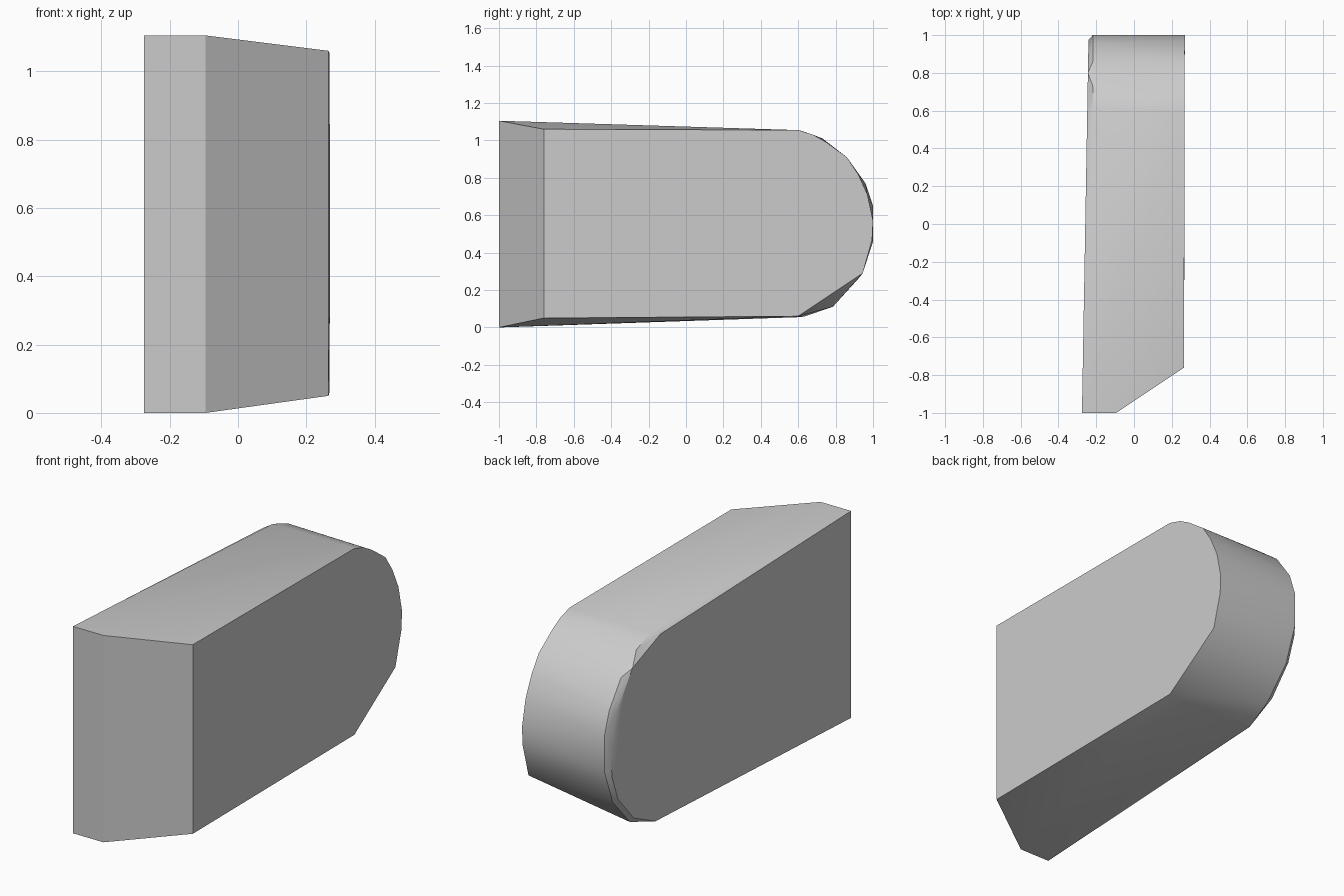
import bpy, bmesh, math

cube = bpy.data.objects.get("Cube")
if cube:
    bpy.data.objects.remove(cube, do_unlink=True)

mat = bpy.data.materials.new("light grey")
mat.use_nodes = True
grey = (0.6, 0.6, 0.6, 1)
mat.diffuse_color = grey
mat.node_tree.nodes["Principled BSDF"].inputs["Base Color"].default_value = grey


def left_x(y):
    """Nearly flat left wall."""
    return 0.265 + 0.004 * max(0, y)


def right_x(y):
    """Slightly tapering right wall."""
    return -0.258 + 0.0175 * y


# Rounded outlines (y, z) of the left wall, right wall and the rim beside it
left_wall = [(-0.76, 0.05), (0.6, 0.06), (0.945, 0.29), (0.995, 0.47), (1, 0.57),
             (0.97, 0.71), (0.92, 0.82), (0.86, 0.91), (0.75, 0.99),
             (0.68, 1.03), (0.6, 1.055), (-0.76, 1.06)]
right_wall = [(-1, 0), (0.61, 0.055), (0.79, 0.14), (0.92, 0.29), (0.97, 0.43),
              (0.975, 0.57), (0.935, 0.75), (0.8, 0.945), (0.57, 1.04), (-1, 1.105)]
right_rim = [(0.63, 0.058), (0.785, 0.11), (0.93, 0.27), (1, 0.46), (1, 0.65),
             (0.96, 0.77), (0.86, 0.91), (0.73, 1.01), (0.61, 1.053)]

points = [(left_x(y), y, z) for y, z in left_wall]
points += [(right_x(y), y, z) for y, z in right_wall]
points += [(-0.218, y, z) for y, z in right_rim]
points += [(-0.095, -1, 0), (-0.095, -1, 1.105)]      # front chamfer edge

# Skin the convex body around the outlines
bm = bmesh.new()
for p in points:
    bm.verts.new(p)
bmesh.ops.convex_hull(bm, input=bm.verts)
loose = [v for v in bm.verts if not v.link_faces]
bmesh.ops.delete(bm, geom=loose, context='VERTS')
bmesh.ops.dissolve_limit(bm, angle_limit=math.radians(0.8), verts=bm.verts, edges=bm.edges)
bmesh.ops.recalc_face_normals(bm, faces=bm.faces)
mesh = bpy.data.meshes.new("rounded_block")
bm.to_mesh(mesh)
bm.free()
mesh.materials.append(mat)
block = bpy.data.objects.new("rounded_block", mesh)
bpy.context.collection.objects.link(block)

# Smooth the curved end, keep the walls crisp
bpy.ops.object.select_all(action='DESELECT')
block.select_set(True)
bpy.context.view_layer.objects.active = block
bpy.ops.object.shade_smooth_by_angle(angle=math.radians(30))
